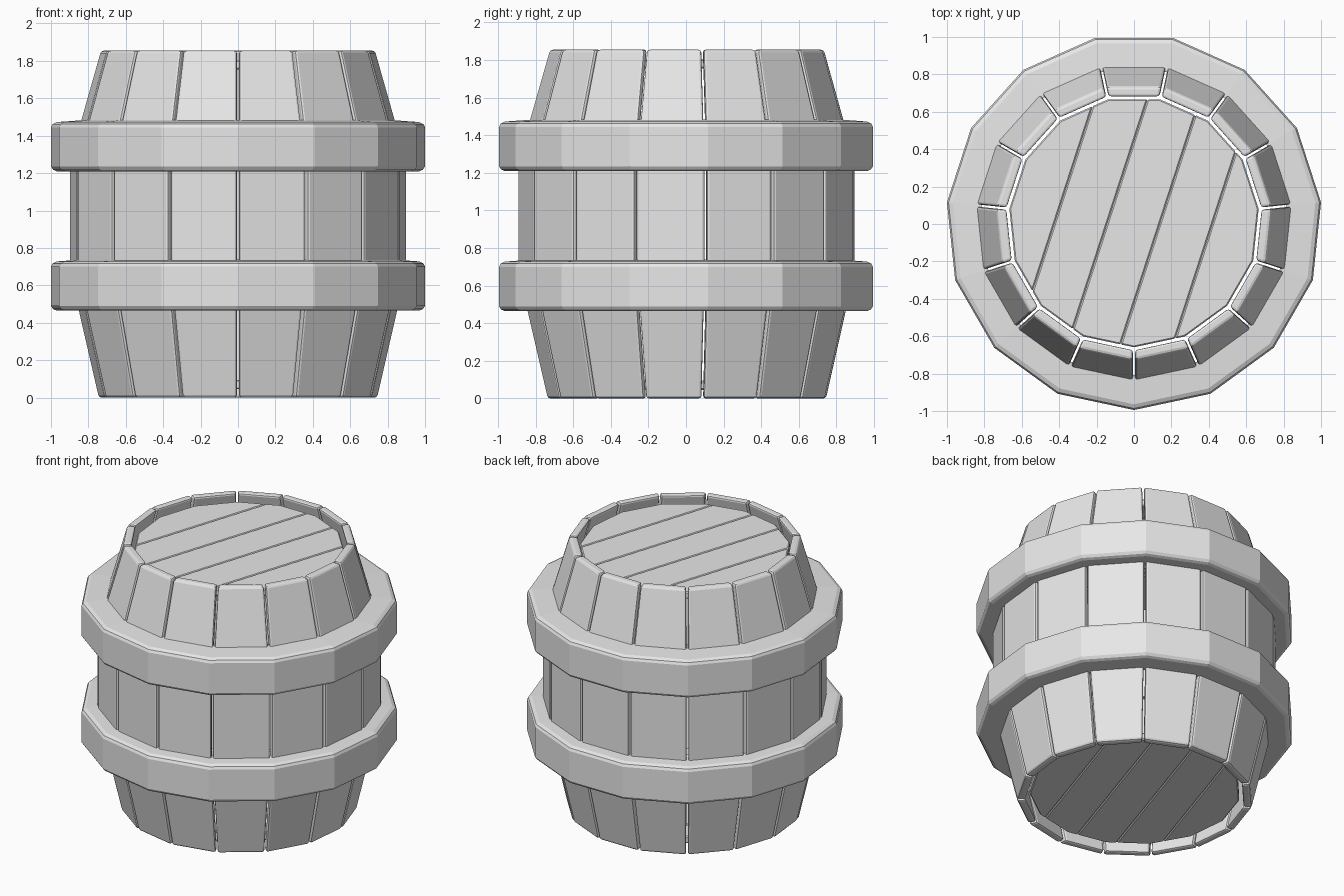
import bpy, bmesh
from math import sin, cos, pi, radians
from mathutils import Vector

if "Cube" in bpy.data.objects:
    bpy.data.objects.remove(bpy.data.objects["Cube"])

SIDES = 15
STEP = 2 * pi / SIDES
CENTRE_Y = 0.011    # an odd-sided ring is centred by its bounds

grey = bpy.data.materials.new("plain_grey")
grey.use_nodes = True
grey.diffuse_color = (0.8, 0.8, 0.8, 1)
grey.node_tree.nodes["Principled BSDF"].inputs["Base Color"].default_value = (0.8, 0.8, 0.8, 1)


def corner(radius, k, z=0.0):
    a = -pi / 2 + k * STEP
    return Vector((radius * cos(a), radius * sin(a), z))


def finish(bm, name, bevel=0.0, segments=2):
    bmesh.ops.recalc_face_normals(bm, faces=bm.faces)
    mesh = bpy.data.meshes.new(name)
    bm.to_mesh(mesh)
    bm.free()
    mesh.materials.append(grey)
    obj = bpy.data.objects.new(name, mesh)
    obj.location.y = CENTRE_Y
    bpy.context.collection.objects.link(obj)
    if bevel:
        mod = obj.modifiers.new("Bevel", "BEVEL")
        mod.width = bevel
        mod.segments = segments
        mod.limit_method = "ANGLE"
        mod.angle_limit = radians(30)
    return obj


# Staves: bent boards with a narrow gap between neighbours
STAVE = [(0.0, 0.75), (0.67, 0.905), (1.27, 0.905), (1.855, 0.738)]
THICK, GAP = 0.055, 0.006


def stave(k):
    bm = bmesh.new()
    rings = []
    for z, r in STAVE:
        ring = []
        for radius, flip in ((r, 0), (r, 1), (r - THICK, 1), (r - THICK, 0)):
            a, b = corner(radius, k, z), corner(radius, k + 1, z)
            if flip:
                a, b = b, a
            ring.append(bm.verts.new(a + (b - a).normalized() * GAP))
        rings.append(ring)
    for low, high in zip(rings, rings[1:]):
        for i in range(4):
            j = (i + 1) % 4
            bm.faces.new((low[i], low[j], high[j], high[i]))
    bm.faces.new(rings[0])
    bm.faces.new(rings[-1])
    finish(bm, f"stave_{k + 1}", 0.014)


for k in range(SIDES):
    stave(k)

# Hoops: a chamfered profile turned around the barrel
HOOP = [(0.82, 0.0), (0.975, 0.0), (0.994, 0.008), (1.0055, 0.025),
        (1.0055, 0.235), (0.997, 0.252), (0.975, 0.263), (0.82, 0.274)]


def hoop(name, z0):
    bm = bmesh.new()
    rings = [[bm.verts.new(corner(r, k, z0 + z)) for r, z in HOOP] for k in range(SIDES)]
    n = len(HOOP)
    for k in range(SIDES):
        a, b = rings[k], rings[(k + 1) % SIDES]
        for i in range(n):
            j = (i + 1) % n
            bm.faces.new((a[i], b[i], b[j], a[j]))
    finish(bm, name)


hoop("lower_hoop", 0.465)
hoop("upper_hoop", 1.21)

# Lids: a polygon cut into five diagonal planks
LID_R, PLANKS, LID_THICK = 0.67, 5, 0.05
across = Vector((sin(radians(72)), -cos(radians(72)), 0))


def plank(name, index, z):
    bm = bmesh.new()
    bm.faces.new([bm.verts.new(corner(LID_R, k, z)) for k in range(SIDES)])
    width = 2 * LID_R / PLANKS
    start = -LID_R + index * width
    for offset, side in ((start, -1), (start + width, 1)):
        if abs(offset) < LID_R - 0.01:
            bmesh.ops.bisect_plane(bm, geom=bm.verts[:] + bm.edges[:] + bm.faces[:],
                                   plane_co=across * offset, plane_no=across * side,
                                   clear_outer=True)
    out = bmesh.ops.extrude_face_region(bm, geom=bm.faces[:], use_keep_orig=True)
    top = [v for v in out["geom"] if isinstance(v, bmesh.types.BMVert)]
    bmesh.ops.translate(bm, verts=top, vec=(0, 0, LID_THICK))
    finish(bm, name, 0.007, 1)


for lid, z in (("bottom_lid", 0.045), ("top_lid", 1.755)):
    for i in range(PLANKS):
        plank(f"{lid}_plank_{i + 1}", i, z)
